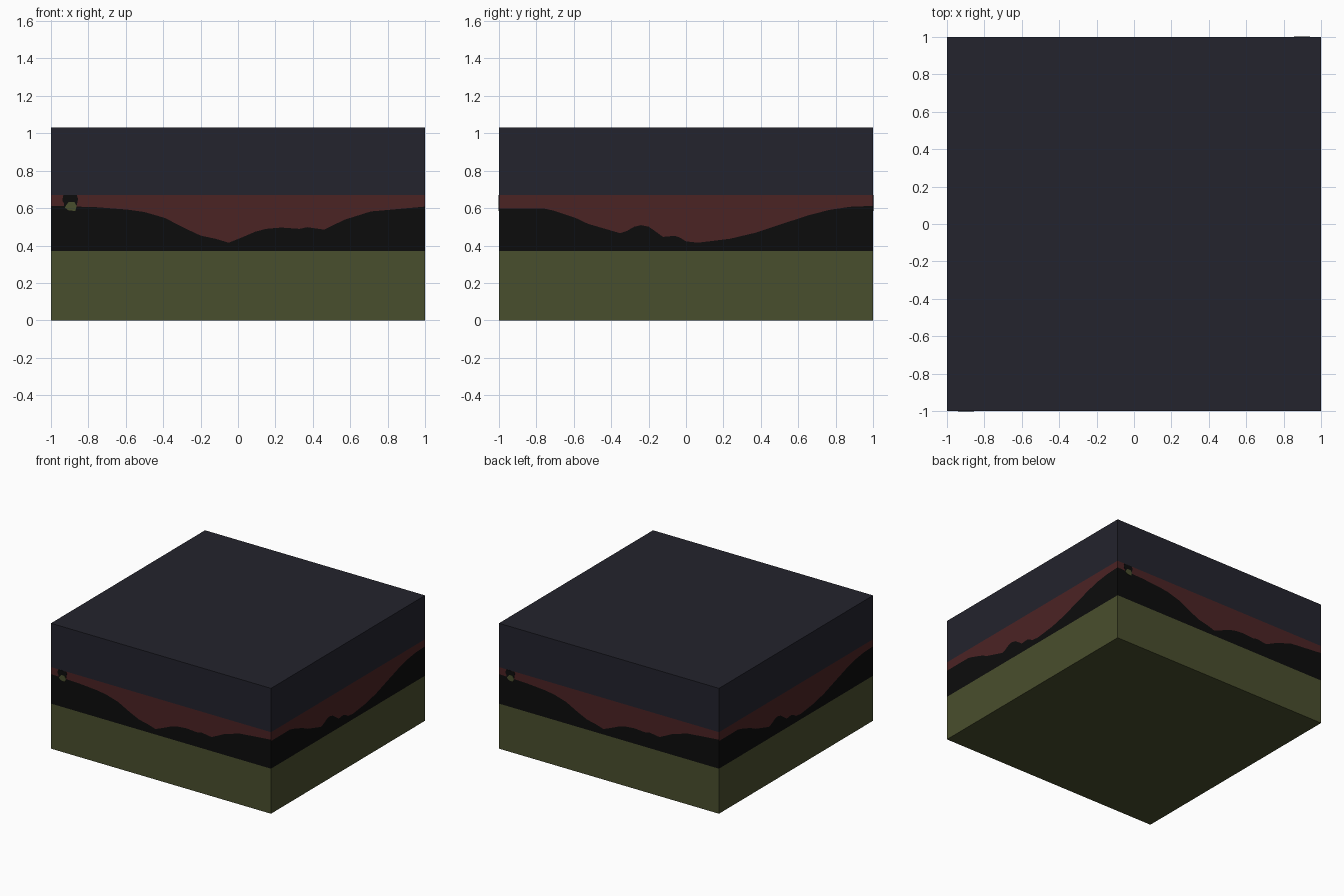
import bpy, bmesh, math
from mathutils import Matrix, Vector

if "Cube" in bpy.data.objects:
    bpy.data.objects.remove(bpy.data.objects["Cube"])

GROUND, SKY, TOP = 0.37, 0.67, 1.03

def material(name, rgb):
    m = bpy.data.materials.new(name)
    lin = [((c / 255 + 0.055) / 1.055) ** 2.4 if c > 10 else c / 255 / 12.92 for c in rgb]
    m.diffuse_color = (*lin, 1)
    m.use_nodes = True
    m.node_tree.nodes["Principled BSDF"].inputs["Base Color"].default_value = m.diffuse_color
    return m

olive = material("olive_green", (73, 78, 45))
black = material("near_black", (12, 12, 12))
red = material("dark_red", (75, 35, 36))
navy = material("dark_navy", (35, 35, 45))

def finish(name, bm, mats):
    me = bpy.data.meshes.new(name)
    bm.to_mesh(me)
    bm.free()
    for m in mats:
        me.materials.append(m)
    ob = bpy.data.objects.new(name, me)
    bpy.context.collection.objects.link(ob)
    return ob

def slab(name, z0, z1, mat, open_normal):
    """Square block, without the face hidden against the middle band."""
    bm = bmesh.new()
    bmesh.ops.create_cube(bm, size=1)
    bmesh.ops.transform(bm, verts=bm.verts, matrix=Matrix.Translation(
        (0, 0, (z0 + z1) / 2)) @ Matrix.Diagonal((2, 2, z1 - z0, 1)))
    hidden = [f for f in bm.faces if f.normal.z * open_normal > 0.5]
    bmesh.ops.delete(bm, geom=hidden, context='FACES')
    finish(name, bm, [mat])

# Ground and sky blocks
slab("ground_block", 0, GROUND, olive, 1)
slab("sky_block", SKY, TOP, navy, -1)

# Hill outlines (distance along the wall, height)
hills_long = [(-1, .612), (-.76, .605), (-.59, .592), (-.5, .579), (-.39, .547),
              (-.29, .495), (-.2, .453), (-.12, .436), (-.05, .415), (.03, .447),
              (.09, .473), (.15, .489), (.23, .496), (.33, .489), (.37, .498),
              (.46, .485), (.57, .538), (.71, .582), (1, .608)]
hills_side = [(-1, .597), (-.755, .597), (-.71, .587), (-.594, .549), (-.524, .516),
              (-.353, .466), (-.315, .478), (-.278, .5), (-.24, .509), (-.2, .501),
              (-.16, .473), (-.123, .446), (-.06, .452), (-.03, .441), (0, .422),
              (.064, .415), (.235, .436), (.37, .468), (.53, .521), (.663, .564),
              (.77, .591), (.877, .607), (1, .612)]

def wall(name, hills, turn):
    """Flat wall: hills below the outline, dusk sky above it."""
    bm = bmesh.new()
    columns = [[bm.verts.new((s, -1, z)) for z in (GROUND, h, SKY)] for s, h in hills]
    for a, b in zip(columns, columns[1:]):
        for i in (0, 1):
            bm.faces.new((a[i], b[i], b[i + 1], a[i + 1])).material_index = i
    bmesh.ops.rotate(bm, verts=bm.verts, matrix=Matrix.Rotation(turn, 3, 'Z'))
    finish(name, bm, [black, red])

def plate(name, outline, depth, mat, turn):
    """Thin painted plate lying on the wall."""
    bm = bmesh.new()
    face = bm.faces.new([bm.verts.new((x, -1, z)) for x, z in outline])
    geom = bmesh.ops.extrude_face_region(bm, geom=[face])["geom"]
    bmesh.ops.translate(bm, vec=Vector((0, -depth, 0)),
                        verts=[g for g in geom if isinstance(g, bmesh.types.BMVert)])
    bmesh.ops.delete(bm, geom=[face], context='FACES_ONLY') if face.is_valid else None
    bmesh.ops.recalc_face_normals(bm, faces=bm.faces)
    bmesh.ops.rotate(bm, verts=bm.verts, matrix=Matrix.Rotation(turn, 3, 'Z'))
    finish(name, bm, [mat])

tree_dark = [(-.93, .6), (-.865, .6), (-.86, .625), (-.855, .65), (-.862, .669),
             (-.934, .669), (-.94, .64), (-.93, .625)]
tree_leaf = [(-.925, .602), (-.905, .587), (-.87, .585), (-.862, .612),
             (-.875, .632), (-.905, .632), (-.92, .615)]

# Opposite walls repeat the same picture
for label, hills, turn in (("front", hills_long, 0), ("right", hills_side, math.pi / 2),
                           ("back", hills_long, math.pi), ("left", hills_side, -math.pi / 2)):
    wall(label + "_hills_wall", hills, turn)
    if hills is hills_long:
        plate(label + "_tree_shadow", tree_dark, 0.0015, black, turn)
        plate(label + "_tree_leaves", tree_leaf, 0.003, olive, turn)
